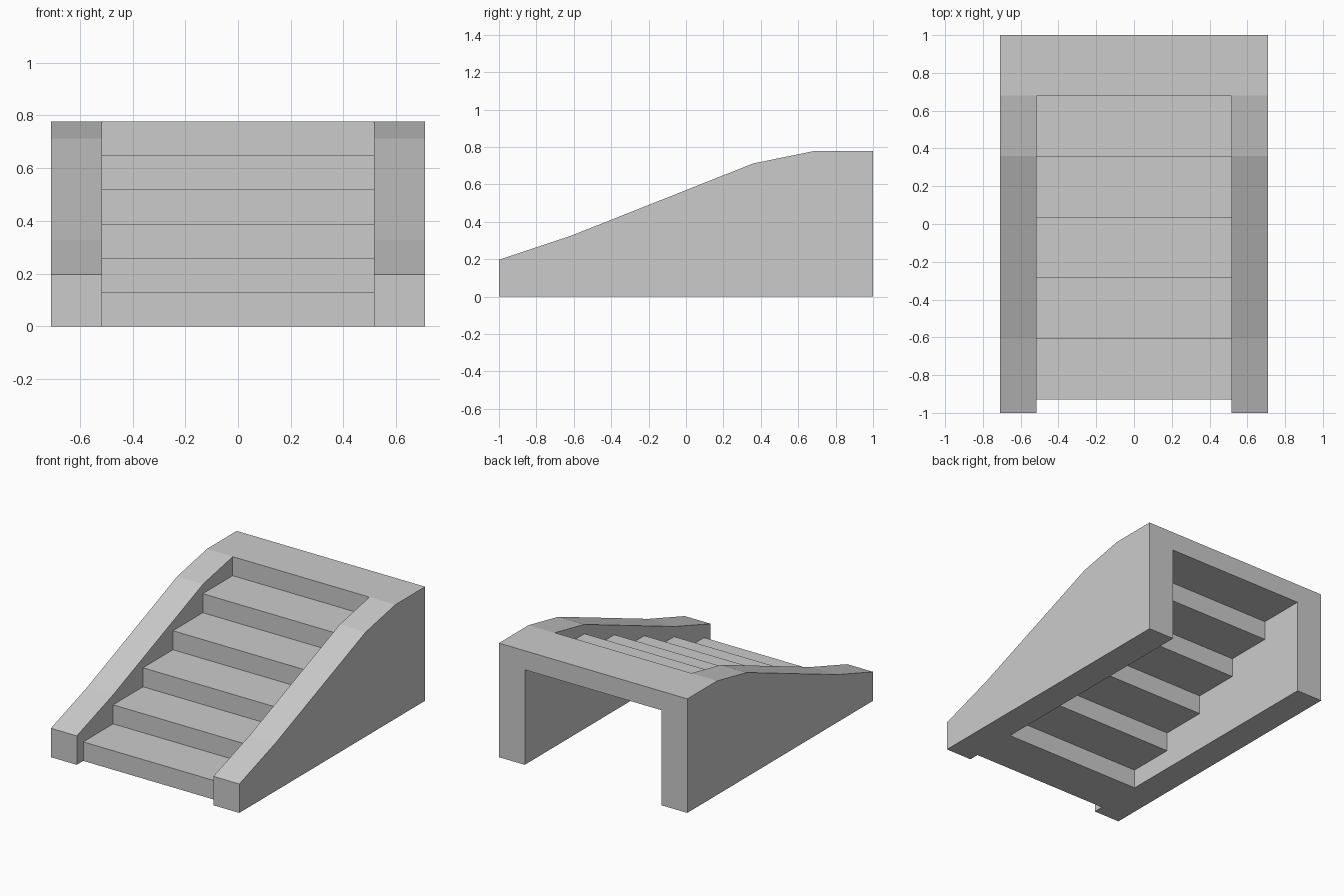
import bpy
import bmesh

if "Cube" in bpy.data.objects:
    bpy.data.objects.remove(bpy.data.objects["Cube"])

HALF_WIDTH = 0.71
INNER = 0.515
STEPS = 6
FRONT, BACK = -0.93, 1.0
HEIGHT = 0.777
RISE = HEIGHT / STEPS
TREAD = (BACK - FRONT) / STEPS


def extrude_profile(name, profile, x0, x1):
    """Extrude a closed (y, z) profile along x from x0 to x1."""
    bm = bmesh.new()
    face = bm.faces.new([bm.verts.new((x0, y, z)) for y, z in profile])
    result = bmesh.ops.extrude_face_region(bm, geom=[face])
    verts = [v for v in result["geom"] if isinstance(v, bmesh.types.BMVert)]
    bmesh.ops.translate(bm, verts=verts, vec=(x1 - x0, 0, 0))
    bmesh.ops.recalc_face_normals(bm, faces=bm.faces)
    mesh = bpy.data.meshes.new(name)
    bm.to_mesh(mesh)
    bm.free()
    obj = bpy.data.objects.new(name, mesh)
    bpy.context.collection.objects.link(obj)
    return obj


# Sloping side walls, mirrored across x
wall_profile = [(-1, 0), (BACK, 0), (BACK, HEIGHT), (0.68, HEIGHT),
                (0.36, 0.712), (-0.61, 0.327), (-1, 0.197)]
walls = extrude_profile("side_walls", wall_profile, INNER, HALF_WIDTH)
walls.modifiers.new("Mirror", 'MIRROR')

# Steps: slabs touching edge to edge, leaving the underside stepped and open
for i in range(STEPS):
    y0, y1 = FRONT + i * TREAD, FRONT + (i + 1) * TREAD
    z0, z1 = i * RISE, (i + 1) * RISE
    name = "top_landing" if i == STEPS - 1 else f"step_{i + 1}"
    extrude_profile(name, [(y0, z0), (y1, z0), (y1, z1), (y0, z1)], -INNER, INNER)
